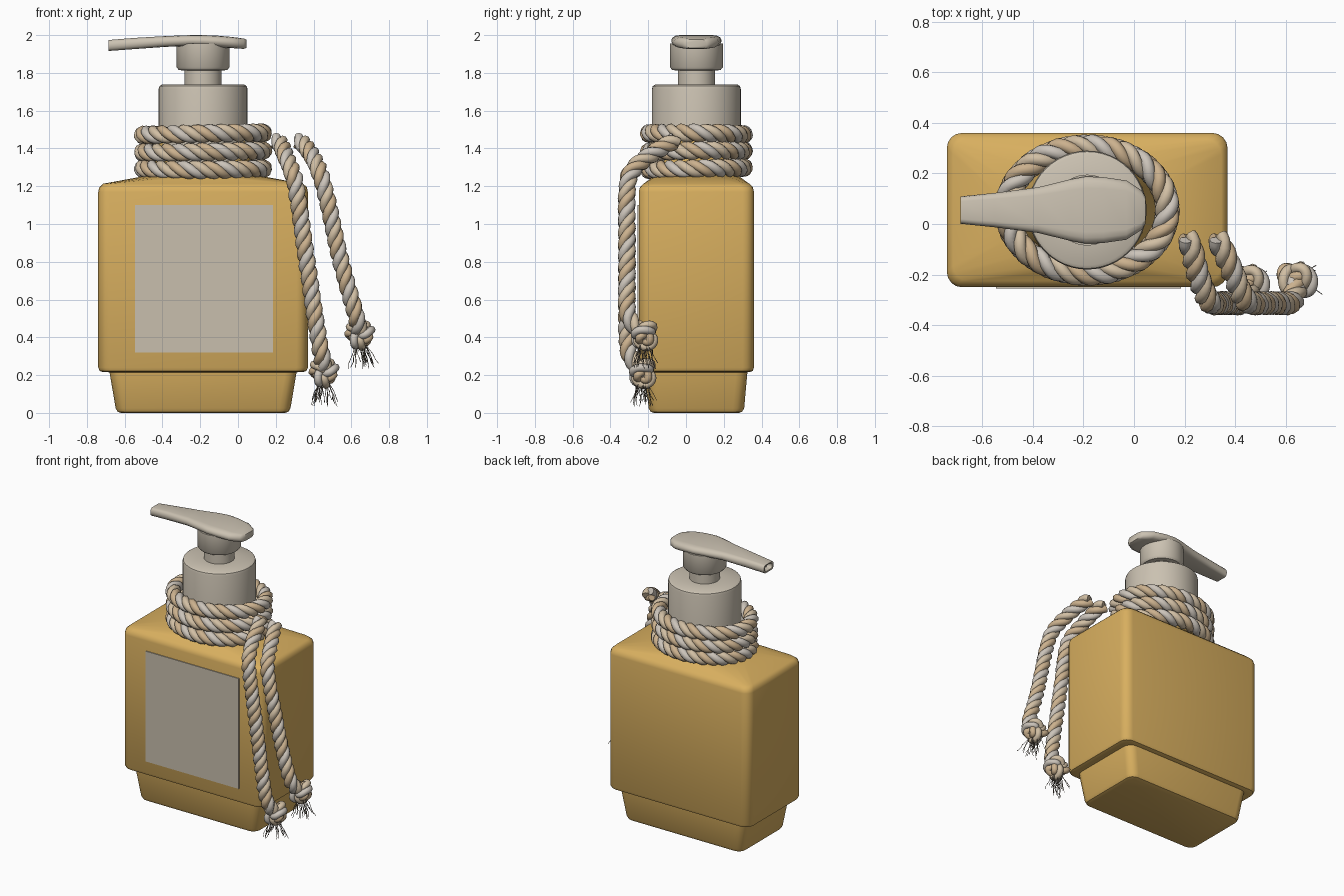
import bpy, bmesh, math, random
from mathutils import Vector, Quaternion

if "Cube" in bpy.data.objects:
    bpy.data.objects.remove(bpy.data.objects["Cube"])

random.seed(4)
CX, CY = -0.185, 0.055          # axis of the bottle


def material(name, rgb):
    m = bpy.data.materials.new(name)
    m.diffuse_color = (*rgb, 1)
    m.use_nodes = True
    m.node_tree.nodes["Principled BSDF"].inputs["Base Color"].default_value = m.diffuse_color
    return m


GOLD = material("honey gold", (0.69, 0.43, 0.115))
CREAM = material("pump cream", (0.60, 0.54, 0.445))
PAPER = material("label paper", (0.58, 0.52, 0.42))
TAN = material("rope tan", (0.60, 0.44, 0.27))
SAND = material("rope sand", (0.64, 0.52, 0.37))
GREY = material("rope grey", (0.60, 0.55, 0.49))
FRAY = material("frayed fibre", (0.16, 0.13, 0.10))


def finish(bm, name, mat, angle=40):
    bmesh.ops.recalc_face_normals(bm, faces=bm.faces)
    me = bpy.data.meshes.new(name)
    bm.to_mesh(me)
    bm.free()
    me.materials.append(mat)
    ob = bpy.data.objects.new(name, me)
    bpy.context.collection.objects.link(ob)
    bpy.ops.object.select_all(action='DESELECT')
    ob.select_set(True)
    bpy.context.view_layer.objects.active = ob
    bpy.ops.object.shade_smooth_by_angle(angle=math.radians(angle))
    return ob


def loft(name, rings, mat, angle=40):
    """Skin closed rings of equal point count and cap both ends."""
    bm = bmesh.new()
    loops = [[bm.verts.new(p) for p in ring] for ring in rings]
    n = len(loops[0])
    for a, b in zip(loops, loops[1:]):
        for i in range(n):
            j = (i + 1) % n
            bm.faces.new((a[i], a[j], b[j], b[i]))
    bm.faces.new(loops[0])
    bm.faces.new(loops[-1])
    return finish(bm, name, mat, angle)


def round_rect(hu, hv, ru, rv, steps=5):
    """2D rectangle outline with elliptical corners."""
    pts = []
    for k, (su, sv) in enumerate(((1, 1), (-1, 1), (-1, -1), (1, -1))):
        for i in range(steps):
            a = (k + i / (steps - 1)) * math.pi / 2
            pts.append((su * (hu - ru) + ru * math.cos(a),
                        sv * (hv - rv) + rv * math.sin(a)))
    return pts


def lathe(name, profile, mat, segs=48):
    rings = [[(CX + r * math.cos(i * math.tau / segs), CY + r * math.sin(i * math.tau / segs), z)
              for i in range(segs)] for r, z in profile]
    return loft(name, rings, mat)


# bottle: tapered foot, stepped block, low shoulder running into an oval neck
sections = [(0.0, .435, .225, .04, .04), (0.006, .452, .242, .05, .05), (0.025, .463, .253, .06, .06),
            (0.215, .495, .27, .06, .06), (0.216, .53, .282, .06, .06), (0.222, .547, .298, .06, .06),
            (0.24, .555, .305, .06, .06), (1.17, .555, .305, .06, .06), (1.195, .549, .299, .06, .06),
            (1.213, .53, .28, .06, .06), (1.25, .33, .23, .29, .19), (1.26, .27, .22, .25, .20),
            (1.44, .235, .21, .22, .195)]
loft("bottle_body", [[(CX + u, CY + v, z) for u, v in round_rect(hx, hy, rx, ry)]
                     for z, hx, hy, rx, ry in sections], GOLD)

# paper label on the front
bm = bmesh.new()
bmesh.ops.create_cube(bm, size=1)
for v in bm.verts:
    v.co = Vector((-0.18 + v.co.x * 0.73, -0.2525 + v.co.y * 0.007, 0.71 + v.co.z * 0.78))
finish(bm, "front_label", PAPER)

# pump: screw cap, plunger stem, collar
lathe("screw_cap", [(.22, 1.30), (.235, 1.31), (.235, 1.715), (.231, 1.73), (.218, 1.738), (.09, 1.738)], CREAM)
lathe("pump_stem", [(.098, 1.70), (.098, 1.84)], CREAM)
lathe("pump_collar", [(.095, 1.812), (.128, 1.815), (.14, 1.83), (.14, 1.955)], CREAM)

# pump lever: x, half width, bottom, top; starts inside the hollow spout tip
lever = [(-.65, .035, 1.930, 1.960), (-.685, .040, 1.926, 1.966), (-.686, .054, 1.916, 1.974),
         (-.55, .068, 1.926, 1.985), (-.38, .090, 1.938, 1.995), (-.25, .122, 1.942, 2.0),
         (-.19, .133, 1.940, 2.0), (-.12, .130, 1.936, 1.998), (-.03, .117, 1.931, 1.990),
         (.03, .078, 1.927, 1.982), (.045, .055, 1.932, 1.976)]
loft("pump_lever", [[(x, CY + u, (lo + hi) / 2 + v)
                     for u, v in round_rect(w, (hi - lo) / 2, w * .35, (hi - lo) * .42, 4)]
                    for x, w, lo, hi in lever], CREAM, 50)


def resample(ctrl, step=0.012):
    """Catmull-Rom curve through the control points, roughly evenly spaced."""
    c = [Vector(p) for p in ctrl]
    c = [2 * c[0] - c[1]] + c + [2 * c[-1] - c[-2]]
    out = []
    for a, b, d, e in zip(c, c[1:], c[2:], c[3:]):
        n = max(2, int((d - b).length / step))
        for i in range(n):
            t = i / n
            out.append(0.5 * (2 * b + (d - a) * t + (2 * a - 5 * b + 4 * d - e) * t * t
                              + (3 * b - a - 3 * d + e) * t ** 3))
    return out + [c[-2]]


def tubes(name, lines, mats, radius, closed=False, res=2):
    """Round tubes along point lists, one material per line."""
    cu = bpy.data.curves.new(name, 'CURVE')
    cu.dimensions = '3D'
    cu.bevel_depth, cu.bevel_resolution, cu.use_fill_caps = radius, res, True
    for m in mats:
        cu.materials.append(m)
    for k, line in enumerate(lines):
        sp = cu.splines.new('POLY')
        sp.points.add(len(line) - 1)
        for q, p in zip(sp.points, line):
            q.co = (*p, 1)
        sp.use_cyclic_u, sp.use_smooth = closed, True
        sp.material_index = k % len(mats)
    ob = bpy.data.objects.new(name, cu)
    bpy.context.collection.objects.link(ob)
    bpy.ops.object.select_all(action='DESELECT')
    ob.select_set(True)
    bpy.context.view_layer.objects.active = ob
    bpy.ops.object.convert(target='MESH')


def rope(name, path, radius, pitch, closed=False, phase=0.0):
    """Three strands twisted around a path."""
    n = len(path)
    lengths = [0.0]
    for a, b in zip(path, path[1:]):
        lengths.append(lengths[-1] + (b - a).length)
    total = lengths[-1] + ((path[0] - path[-1]).length if closed else 0)
    turns = max(1, round(total / pitch)) if closed else total / pitch
    strands = [[], [], []]
    last, normal = None, None
    for i, p in enumerate(path):
        nxt = path[(i + 1) % n] if closed else path[min(i + 1, n - 1)]
        prv = path[i - 1] if closed else path[max(i - 1, 0)]
        t = (nxt - prv).normalized()
        if normal is None:
            normal = t.orthogonal().normalized()
        else:
            normal = last.rotation_difference(t) @ normal
        last = t
        side = t.cross(normal)
        for k in range(3):
            a = phase + math.tau * (turns * lengths[i] / total + k / 3)
            strands[k].append(p + radius * 0.50 * (math.cos(a) * normal + math.sin(a) * side))
    tubes(name, strands, (TAN, SAND, GREY), radius * 0.52, closed)


# three rope coils around the neck
for k, z in enumerate((1.293, 1.384, 1.476)):
    ring = [Vector((CX + .317 * math.cos(a), CY + .25 * math.sin(a), z + .006 * math.sin(a + k)))
            for a in (i * math.tau / 140 for i in range(140))]
    rope("neck_coil_%d" % (k + 1), ring, 0.049, 0.2, True, k * 0.9)

# two hanging rope ends, each with a knot and a frayed tassel
ends = [("inner", [(.205, -.055, 1.44), (.225, -.09, 1.425), (.25, -.19, 1.365), (.285, -.285, 1.28),
                   (.31, -.312, 1.18), (.365, -.312, .80), (.425, -.312, .40), (.445, -.29, .29), (.455, -.23, .22)]),
        ("outer", [(.325, -.055, 1.44), (.345, -.09, 1.425), (.39, -.19, 1.365), (.43, -.285, 1.28),
                   (.465, -.312, 1.16), (.545, -.312, .80), (.615, -.312, .55), (.635, -.28, .47), (.645, -.22, .42)])]
for label, ctrl in ends:
    rope(label + "_rope_end", resample(ctrl), 0.047, 0.19)
    c = Vector(ctrl[-1])
    knot = []
    for i in range(110):
        t = i * math.tau / 110
        knot.append(c + Vector((.0155 * (math.sin(t) + 2 * math.sin(2 * t)), -.032 * math.sin(3 * t),
                                .016 * (math.cos(t) - 2 * math.cos(2 * t)) - .005)))
    rope(label + "_rope_knot", knot, 0.041, 0.2, True)
    fibres = []
    for i in range(26):
        p = c + Vector((random.uniform(-.035, .035), random.uniform(-.03, .03), -.06))
        spread = Vector(((p.x - c.x) * .3, (p.y - c.y) * .3, -random.uniform(.022, .032)))
        line = [p]
        for s in range(4):
            p = p + spread + Vector((random.uniform(-.009, .009), random.uniform(-.008, .008), 0))
            line.append(p)
        fibres.append(line)
    tubes(label + "_frayed_fibres", fibres, (FRAY,), 0.0016, res=0)
